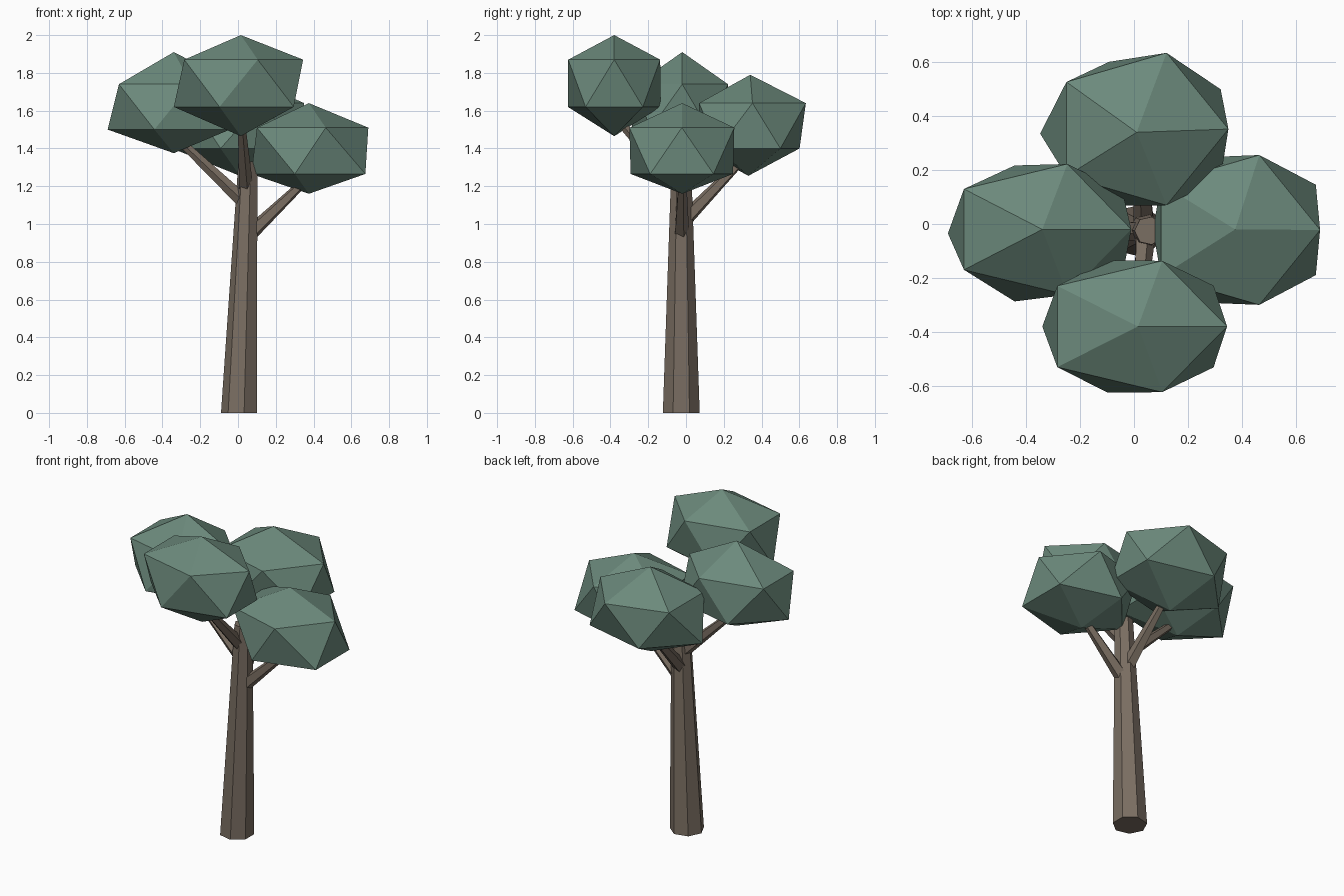
import bpy, bmesh, math
from mathutils import Vector

if "Cube" in bpy.data.objects:
    bpy.data.objects.remove(bpy.data.objects["Cube"])


def material(name, rgb):
    m = bpy.data.materials.new(name)
    m.diffuse_color = (*rgb, 1)
    m.use_nodes = True
    m.node_tree.nodes["Principled BSDF"].inputs["Base Color"].default_value = m.diffuse_color
    return m


BARK = material("bark_brown", (0.195, 0.156, 0.122))
LEAF = material("leaf_green", (0.150, 0.254, 0.202))


def finish(name, bm, mat):
    bmesh.ops.recalc_face_normals(bm, faces=bm.faces)
    me = bpy.data.meshes.new(name)
    bm.to_mesh(me)
    bm.free()
    me.materials.append(mat)
    bpy.context.collection.objects.link(bpy.data.objects.new(name, me))


def limb(name, start, end, r0, r1, sides, turn=math.pi):
    """Tapered prism between two points; upright limbs keep level ends."""
    a, b = Vector(start), Vector(end)
    d = (b - a).normalized()
    if d.z > 0.95:
        u, v = Vector((1, 0, 0)), Vector((0, 1, 0))
    else:
        u = d.cross(Vector((0, 0, 1))).normalized()
        v = d.cross(u)
    bm = bmesh.new()
    rings = []
    for c, r in ((a, r0), (b, r1)):
        angles = [turn + 2 * math.pi * k / sides for k in range(sides)]
        rings.append([bm.verts.new(c + r * (u * math.cos(t) + v * math.sin(t)))
                      for t in angles])
    for k in range(sides):
        n = (k + 1) % sides
        bm.faces.new((rings[0][k], rings[0][n], rings[1][n], rings[1][k]))
    bm.faces.new(rings[0])
    bm.faces.new(rings[1])
    finish(name, bm, BARK)


def crown(name, top, upper, lower, bottom):
    """Squashed twenty-sided clump; each ring is (cx, cy, z, rx, ry)."""
    bm = bmesh.new()
    tip, base = bm.verts.new(top), bm.verts.new(bottom)

    def ring(spec, turn):
        cx, cy, z, rx, ry = spec
        return [bm.verts.new((cx + rx * math.cos(turn + k * math.tau / 5),
                              cy + ry * math.sin(turn + k * math.tau / 5), z))
                for k in range(5)]

    up, lo = ring(upper, 0), ring(lower, math.pi / 5)
    for k in range(5):
        n = (k + 1) % 5
        bm.faces.new((tip, up[k], up[n]))
        bm.faces.new((up[k], lo[k], up[n]))
        bm.faces.new((lo[k], lo[n], up[n]))
        bm.faces.new((base, lo[n], lo[k]))
    finish(name, bm, LEAF)


# Trunk: leaning seven-sided taper
limb("trunk", (0.01, -0.025, 0), (0.055, -0.025, 1.33), 0.1, 0.053, 7)

# Branches reaching into each clump
limb("right_branch", (0.06, -0.025, 0.945), (0.40, -0.02, 1.27), 0.042, 0.02, 5)
limb("left_branch", (0.04, -0.025, 1.11), (-0.34, -0.02, 1.47), 0.04, 0.02, 5)
limb("back_branch", (0.04, 0.0, 1.03), (0.02, 0.32, 1.36), 0.042, 0.02, 5)
limb("front_branch", (0.04, -0.04, 1.20), (0.015, -0.37, 1.56), 0.04, 0.02, 5)

# Leaf clumps
crown("front_leaves", (0.015, -0.38, 2.0), (-0.003, -0.38, 1.87, 0.348, 0.256),
      (0.011, -0.38, 1.62, 0.351, 0.258), (0.015, -0.38, 1.465))
crown("right_leaves", (0.375, -0.02, 1.64), (0.364, -0.022, 1.51, 0.326, 0.292),
      (0.404, -0.022, 1.265, 0.334, 0.285), (0.375, -0.02, 1.16))
crown("left_leaves", (-0.34, -0.02, 1.91), (-0.353, -0.02, 1.74, 0.343, 0.255),
      (-0.332, -0.035, 1.50, 0.358, 0.265), (-0.34, -0.02, 1.375))
crown("back_leaves", (0.01, 0.34, 1.79), (0.018, 0.352, 1.64, 0.332, 0.297),
      (0.022, 0.335, 1.40, 0.370, 0.28), (0.01, 0.33, 1.255))
